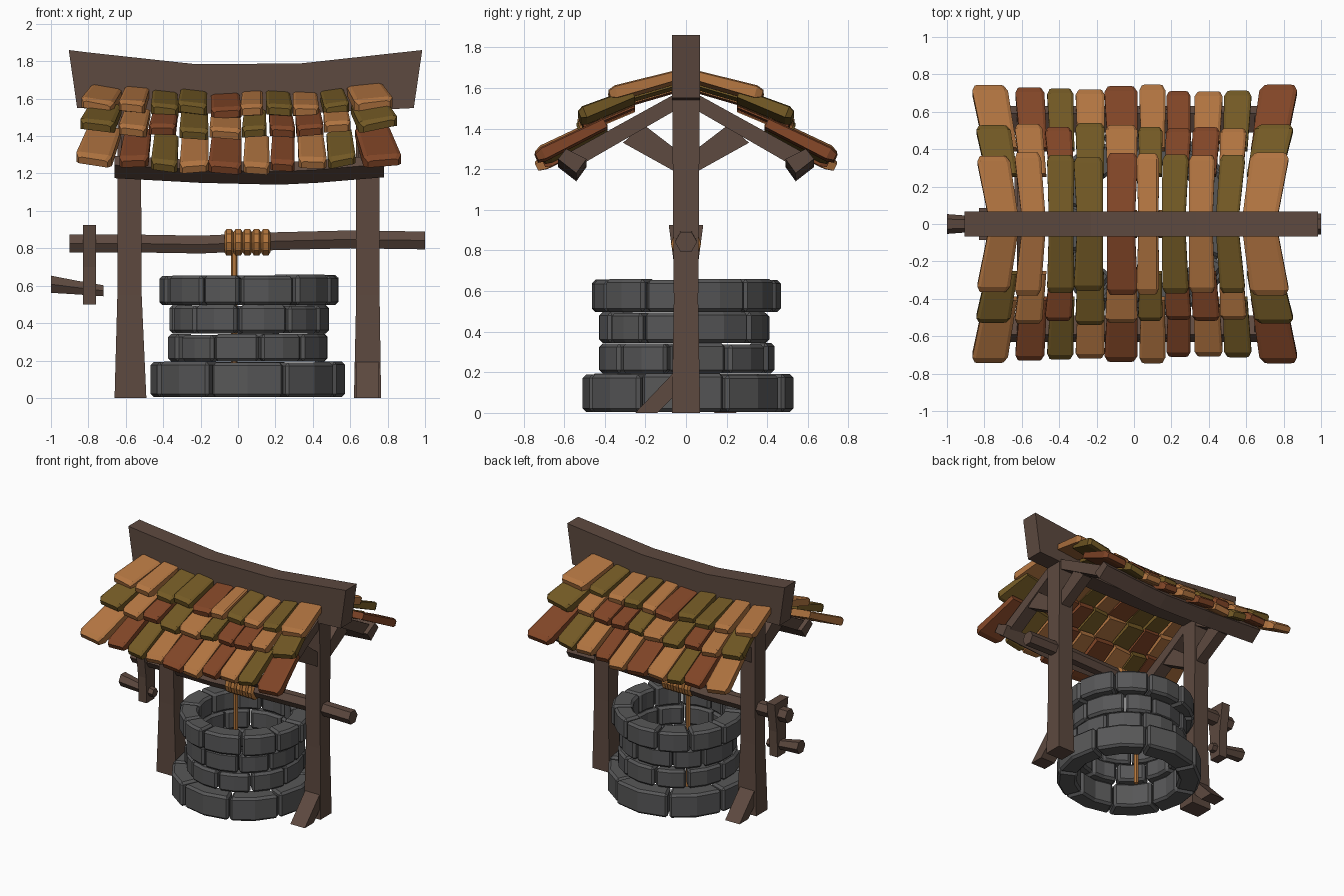
import bpy, bmesh, math, random
from mathutils import Vector

random.seed(4)
if "Cube" in bpy.data.objects:
    bpy.data.objects.remove(bpy.data.objects["Cube"])


def material(name, rgb):
    m = bpy.data.materials.new(name)
    m.use_nodes = True
    m.diffuse_color = (*rgb, 1)
    m.node_tree.nodes["Principled BSDF"].inputs["Base Color"].default_value = (*rgb, 1)
    return m


WOOD = material("brown wood", (0.11, 0.067, 0.05))
STONE = material("grey stone", (0.095, 0.095, 0.097))
ROPE = material("tan rope", (0.45, 0.18, 0.045))
TILES = {"o": material("orange tile", (0.44, 0.175, 0.052)),
         "r": material("rust tile", (0.22, 0.06, 0.02)),
         "g": material("olive tile", (0.17, 0.1, 0.018))}


def loft(name, rings, mat, bevel=0, mirror=False):
    """Closed skin through a list of rings of points."""
    bm = bmesh.new()
    rows = [[bm.verts.new(p) for p in ring] for ring in rings]
    n = len(rows[0])
    for a, b in zip(rows, rows[1:]):
        for i in range(n):
            bm.faces.new((a[i], a[(i + 1) % n], b[(i + 1) % n], b[i]))
    bm.faces.new(rows[0])
    bm.faces.new(rows[-1])
    bmesh.ops.recalc_face_normals(bm, faces=bm.faces)
    me = bpy.data.meshes.new(name)
    bm.to_mesh(me)
    bm.free()
    me.materials.append(mat)
    ob = bpy.data.objects.new(name, me)
    bpy.context.collection.objects.link(ob)
    if bevel:
        mod = ob.modifiers.new("Bevel", "BEVEL")
        mod.width, mod.segments = bevel, 1
    if mirror:
        mod = ob.modifiers.new("Mirror", "MIRROR")
        mod.use_axis = (False, True, False)
        mod.use_clip = False
        mod.use_mirror_merge = False
    return ob


def rect_z(x0, x1, hy, z, y=0):
    return [(x0, y - hy, z), (x1, y - hy, z), (x1, y + hy, z), (x0, y + hy, z)]


def disc_x(x, z, r, sides=6, y=0):
    return [(x, y + r * math.cos(i * math.tau / sides), z + r * math.sin(i * math.tau / sides))
            for i in range(sides)]


def slab_yz(name, profile, x0, x1, mirror=True):
    """Side profile extruded along x."""
    return loft(name, [[(x, y, z) for y, z in profile] for x in (x0, x1)], WOOD, mirror=mirror)


# Posts, each with a slanted foot and roof timbers
loft("right_post", [rect_z(-0.66, -0.49, 0.07, 0), rect_z(-0.645, -0.515, 0.06, 0.55),
                    rect_z(-0.645, -0.52, 0.068, 1.58)], WOOD)
loft("left_post", [rect_z(0.62, 0.765, 0.07, 0), rect_z(0.632, 0.757, 0.06, 0.55),
                   rect_z(0.63, 0.757, 0.068, 1.58)], WOOD)
for side, x, s in (("right", -0.575, 1), ("left", 0.695, -1)):
    foot = [(0.04, 0.22), (0.25, 0), (0.14, 0), (0.04, 0.1)]
    slab_yz(side + "_foot", [(s * y, z) for y, z in foot], x - 0.065, x + 0.06, False)
    slab_yz(side + "_rafter", [(0.0, 1.52), (0.52, 1.22), (0.58, 1.28), (0.0, 1.6)],
            x - 0.05, x + 0.05)
    slab_yz(side + "_brace", [(0.04, 1.18), (0.31, 1.33), (0.21, 1.42), (0.04, 1.29)],
            x - 0.04, x + 0.04)

# Sagging eave beams
loft("eave_beam", [[(x, 0.57 + dy, z + dz) for dy, dz in
                    ((-0.03, -0.06), (0.06, 0.01), (0.02, 0.06), (-0.08, 0.01))]
                   for x, z in ((-0.66, 1.235), (-0.2, 1.21), (0.22, 1.2), (0.42, 1.21), (0.78, 1.24))],
     WOOD, mirror=True)

# Curved ridge beam
loft("ridge_beam", [[(xb, -0.068, zb), (xb, 0.068, zb), (xt, 0.068, zt), (xt, -0.068, zt)]
                    for xb, zb, xt, zt in ((-0.86, 1.55, -0.905, 1.86), (-0.8, 1.55, -0.8, 1.847),
                                           (-0.23, 1.52, -0.23, 1.785), (0.33, 1.52, 0.33, 1.788),
                                           (0.94, 1.55, 0.985, 1.86))], WOOD)

# Overlapping roof tiles, mirrored front to back
eave_x = [-0.81, -0.615, -0.455, -0.31, -0.15, 0.03, 0.175, 0.31, 0.465, 0.615, 0.82]
ridge_x = [-0.79, -0.61, -0.465, -0.315, -0.155, 0.015, 0.14, 0.285, 0.43, 0.57, 0.78]
tile_rows = [("top", "ooggrogogo", (0.05, 1.635), (0.36, 1.55), 0.0),
             ("middle", "gorgogrrog", (0.27, 1.535), (0.52, 1.435), 0.5),
             ("bottom", "orgorororgr"[:7] + "ogr", (0.41, 1.405), (0.72, 1.25), 1.0)]
for row, colours, (y0, z0), (y1, z1), mix in tile_rows:
    edges = [a + (b - a) * mix for a, b in zip(ridge_x, eave_x)]
    along = Vector((0, y1 - y0, z1 - z0))
    up = Vector((0, z0 - z1, y1 - y0)).normalized()
    for i, c in enumerate(colours):
        xc, half = (edges[i] + edges[i + 1]) / 2, (edges[i + 1] - edges[i]) / 2 - 0.004
        yaw = 0.06 * (xc / 0.75) ** 3 + random.uniform(-0.012, 0.012)
        roll = 0.12 * xc + random.uniform(-0.1, 0.1)
        length = random.uniform(0.97, 1.09)
        base = Vector((xc, y0, z0 + 0.05 * (xc / 0.8) ** 2 + random.uniform(-0.008, 0.012)))
        rings = []
        for t, w, top, low in ((0, 0.93, 0, -0.05), (0.9, 1.02, 0.008, -0.055), (1, 0.82, -0.006, -0.045)):
            mid = base + along * t * length + Vector((yaw * t, 0, 0))
            rings.append([mid + up * h + Vector((k * half * w, 0, roll * k * half))
                          for k, h in ((-1, low), (1, low), (1, top - 0.008), (0.8, top),
                                       (-0.8, top), (-1, top - 0.008))])
        loft(f"{row}_roof_tile", rings, TILES[c], mirror=True)

# Rings of stone blocks
for name, z0, z1, r_in, r_out, count, turn in (
        ("base", 0.005, 0.193, 0.37, 0.52, 8, -22), ("lower", 0.195, 0.342, 0.33, 0.43, 10, 8),
        ("upper", 0.345, 0.497, 0.33, 0.425, 10, -10), ("rim", 0.497, 0.657, 0.33, 0.475, 11, -3)):
    step = math.tau / count
    cuts = [math.radians(turn - 90) + step * (i + random.uniform(-0.1, 0.1)) for i in range(count)]
    cuts.append(cuts[0] + math.tau)
    for a0, a1 in zip(cuts, cuts[1:]):
        gap = 0.006 / r_out
        grow, lift = random.uniform(-0.012, 0.01), random.uniform(-0.006, 0.003)
        rings = []
        for t in (0, 0.5, 1):
            a = a0 + gap + (a1 - a0 - 2 * gap) * t
            rings.append([(0.06 + r * math.cos(a), r * math.sin(a), z)
                          for r, z in ((r_in, z0), (r_out + grow, z0), (r_out + grow, z1 + lift),
                                       (r_in, z1 + lift))])
        loft(name + "_stone", rings, STONE, bevel=0.017)

# Winding axle, crank arm and handle
loft("axle", [disc_x(x, z, 0.055) for x, z in ((-0.9, 0.825), (-0.5, 0.825), (-0.2, 0.82),
                                               (0.2, 0.838), (0.6, 0.848), (1.0, 0.842))], WOOD)
loft("crank_arm", [rect_z(-0.83, -0.76, 0.05, 0.5), rect_z(-0.83, -0.76, 0.055, 0.7),
                   rect_z(-0.83, -0.76, 0.085, 0.925)], WOOD)
loft("crank_handle", [disc_x(-1.0, 0.608, 0.053), disc_x(-0.86, 0.59, 0.042),
                      disc_x(-0.72, 0.573, 0.034)], WOOD)

# Rope coils and hanging rope
for i in range(5):
    x = -0.048 + 0.049 * i
    loft("rope_coil", [disc_x(x + dx, 0.832, r, 10) for dx, r in
                       ((-0.025, 0.056), (-0.014, 0.074), (0.014, 0.074), (0.025, 0.056))], ROPE)
loft("hanging_rope", [[(-0.02 + 0.018 * math.cos(k * math.tau / 6), 0.018 * math.sin(k * math.tau / 6), z)
                       for k in range(6)] for z in (0.01, 0.8)], ROPE)
